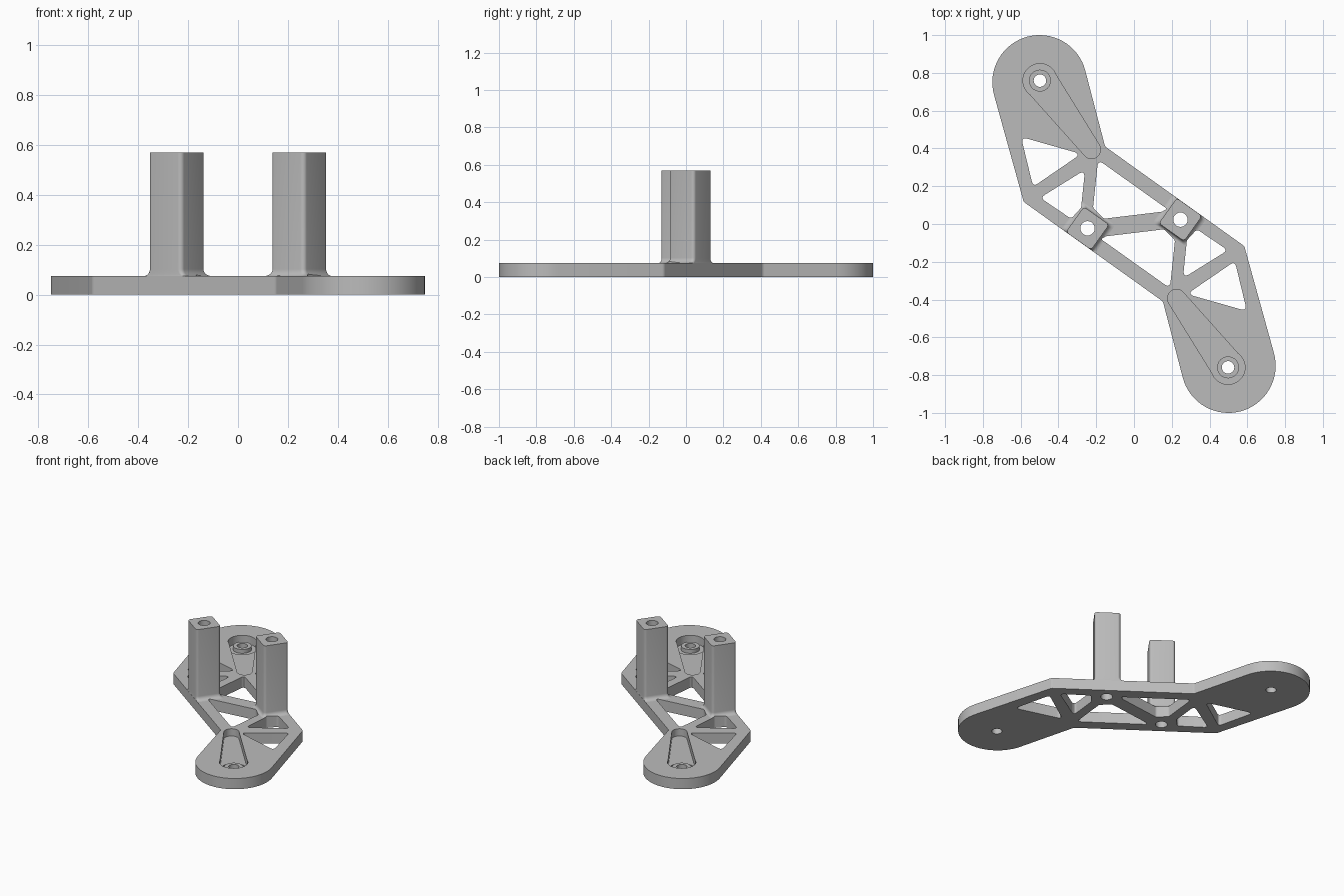
import bpy, bmesh, math
from mathutils import Vector, Matrix

if "Cube" in bpy.data.objects:
    bpy.data.objects.remove(bpy.data.objects["Cube"], do_unlink=True)

grey = bpy.data.materials.new("plain grey")
grey.use_nodes = True
grey.diffuse_color = (0.5, 0.5, 0.5, 1)
grey.node_tree.nodes["Principled BSDF"].inputs["Base Color"].default_value = (0.5, 0.5, 0.5, 1)

THICK, TOP = 0.075, 0.57


def turn(points, s):
    """Half-turn about z when s is -1."""
    return [Vector((p[0] * s, p[1] * s)) for p in points]


def arc(c, r, a0, a1, n):
    return [Vector((c[0] + r * math.cos(a0 + (a1 - a0) * i / n),
                    c[1] + r * math.sin(a0 + (a1 - a0) * i / n))) for i in range(n + 1)]


def circle(c, r, n=32):
    return arc(c, r, 0, math.tau, n)[:-1]


def rounded(points, r, n=6):
    """Polygon with its corners rounded."""
    out = []
    for i, p in enumerate(points):
        a, b = points[i - 1] - p, points[(i + 1) % len(points)] - p
        d = min(r / math.tan(a.angle(b) / 2), 0.45 * a.length, 0.45 * b.length)
        a, b = p + a.normalized() * d, p + b.normalized() * d
        for k in range(n + 1):
            t = k / n
            out.append(a * (1 - t) ** 2 + p * 2 * t * (1 - t) + b * t * t)
    return out


def teardrop(big, R, small, r):
    """Outline wrapped round two circles."""
    u = Vector(small) - Vector(big)
    h, a = math.atan2(u.y, u.x), math.acos((R - r) / u.length)
    return arc(big, R, h + a, h + math.tau - a, 24) + arc(small, r, h - a, h + a, 14)


def loft(name, rings):
    """Closed solid through (z, outline) rings."""
    bm = bmesh.new()
    loops = [[bm.verts.new((p.x, p.y, z)) for p in pts] for z, pts in rings]
    n = len(loops[0])
    for lo, hi in zip(loops, loops[1:]):
        for i in range(n):
            bm.faces.new((lo[i], lo[(i + 1) % n], hi[(i + 1) % n], hi[i]))
    bm.faces.new(loops[0][::-1])
    bm.faces.new(loops[-1])
    bmesh.ops.recalc_face_normals(bm, faces=bm.faces)
    me = bpy.data.meshes.new(name)
    bm.to_mesh(me)
    bm.free()
    me.materials.append(grey)
    ob = bpy.data.objects.new(name, me)
    bpy.context.collection.objects.link(ob)
    return ob


def prism(name, points, z0, z1):
    return loft(name, [(z0, points), (z1, points)])


def finish(ob, cutters):
    """Cut the part and shade it smooth with sharp edges kept."""
    bpy.ops.object.select_all(action='DESELECT')
    ob.select_set(True)
    bpy.context.view_layer.objects.active = ob
    for c in cutters:
        m = ob.modifiers.new("cut", 'BOOLEAN')
        m.operation, m.solver, m.object = 'DIFFERENCE', 'EXACT', c
        bpy.ops.object.modifier_apply(modifier=m.name)
    bpy.ops.object.shade_smooth_by_angle(angle=math.radians(30))


# Plate outline: round head, angled flank and straight rail, repeated by half-turn
tilt = math.radians(15)
half = arc((-0.5, 0.75), 0.25, tilt, math.pi + tilt, 32)
half += rounded([Vector((-0.741, 0.685)), Vector((-0.584, 0.117)),
                 Vector((0.153, -0.41)), Vector((0.258, -0.815))], 0.03)[7:21]
plate = prism("base_plate", half + turn(half, -1), 0, THICK)

# Truss openings on one half
openings = [
    [(-0.598, 0.461), (-0.28, 0.371), (-0.534, 0.197)],
    [(-0.497, 0.139), (-0.259, 0.287), (-0.28, 0.086), (-0.333, 0.028)],
    [(-0.19, 0.34), (0.175, 0.08), (0.148, 0.065), (-0.159, 0.028), (-0.217, 0.086)],
]
windows, pockets, bores = [], [], []
posts, bosses = [], []


def post_ring(center, s, off):
    """Rounded square; the flare stays flush on the outer side."""
    h, c = 0.082, 0.018
    x, y0, y1 = h - c + off, h - c, h - c + 0.6 * off
    pts = []
    for k, (cx, cy) in enumerate([(x, y1), (-x, y1), (-x, -y0), (x, -y0)]):
        pts += arc((cx, cy), c, k * math.pi / 2, (k + 1) * math.pi / 2, 6)
    rot = Matrix.Rotation(math.radians(-35.5), 2)
    return [Vector(center) + (rot @ p) * s for p in pts]


for s, side in ((1, "right"), (-1, "left")):
    for o in openings:
        windows.append(prism("window_cutter", rounded(turn(o, s), 0.02), -0.05, 0.12))

    # Tapered pocket with a deeper round seat and a raised ring round the screw hole
    seat, tip = turn([(-0.498, 0.759), (-0.225, 0.394)], s)
    pockets.append(prism("slot_cutter", teardrop(seat, 0.088, tip, 0.048), 0.024, 0.12))
    pockets.append(prism("seat_cutter", circle(seat, 0.09, 40), 0.018, 0.13))
    screw = prism("screw_cutter", circle(seat, 0.033), -0.05, 0.14)
    bosses.append((prism(side + "_screw_ring", circle(seat, 0.058), 0.01, 0.045), screw))

    # Upright post with a coved foot
    pos = turn([(-0.246, -0.023)], s)[0]
    f = 0.028
    rings = [(THICK + f * (1 - math.cos(a)), post_ring(pos, s, f * (1 - math.sin(a))))
             for a in [i * math.pi / 12 for i in range(7)]]
    posts.append((loft(side + "_post", rings + [(TOP, post_ring(pos, s, 0))]),
                  prism("bore_cutter", circle(pos, 0.038), -0.05, 0.65)))
    bores += [screw, posts[-1][1]]

finish(plate, windows + pockets + bores)
for ring, screw in bosses:
    finish(ring, [screw])
for post, bore in posts:
    finish(post, [bore] + windows)

for c in windows + pockets + bores:
    bpy.data.objects.remove(c, do_unlink=True)
